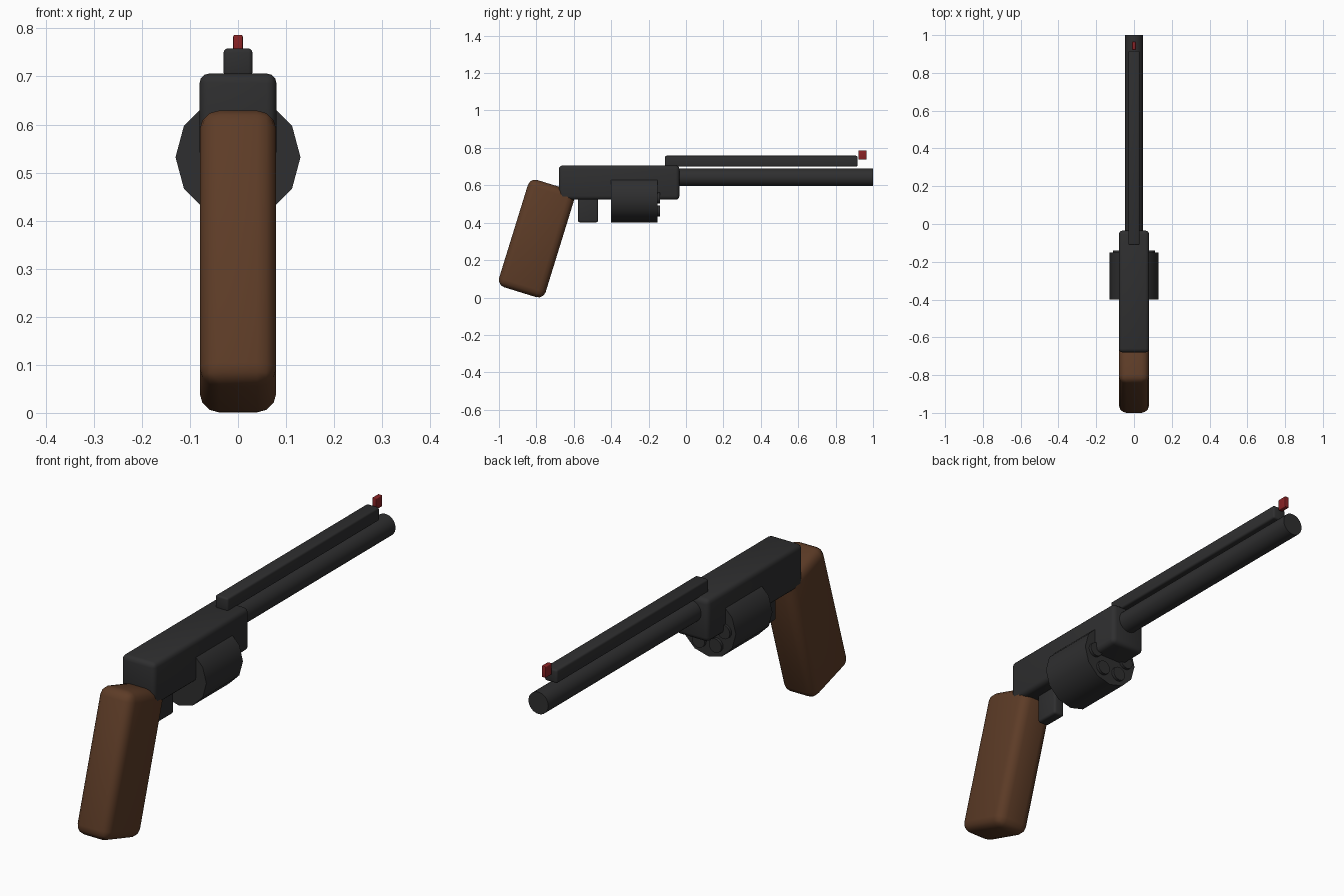
import bpy
import math

if "Cube" in bpy.data.objects:
    bpy.data.objects.remove(bpy.data.objects["Cube"])


def material(name, rgb):
    m = bpy.data.materials.new(name)
    m.use_nodes = True
    m.diffuse_color = (*rgb, 1)
    m.node_tree.nodes["Principled BSDF"].inputs["Base Color"].default_value = (*rgb, 1)
    return m


metal = material("dark_metal", (0.028, 0.028, 0.029))
wood = material("brown_wood", (0.11, 0.045, 0.02))
red = material("red_paint", (0.25, 0.016, 0.018))


def finish(obj, name, mat, bevel=0, segments=3):
    """Name, colour, round the edges and smooth the shading."""
    obj.name = obj.data.name = name
    obj.data.materials.append(mat)
    bpy.ops.object.transform_apply(location=False, rotation=False, scale=True)
    if bevel:
        mod = obj.modifiers.new("rounded_edges", "BEVEL")
        mod.width = bevel
        mod.segments = segments
        bpy.ops.object.modifier_apply(modifier=mod.name)
    bpy.ops.object.shade_smooth_by_angle(angle=math.radians(35))
    return obj


def box(name, mat, half_width, y, z, bevel):
    """Box centred on x, spanning the given y and z ranges."""
    bpy.ops.mesh.primitive_cube_add(size=1, location=(0, sum(y) / 2, sum(z) / 2))
    obj = bpy.context.object
    obj.scale = (2 * half_width, y[1] - y[0], z[1] - z[0])
    return finish(obj, name, mat, bevel)


def rod(name, mat, radius, y, x, z, sides):
    """Cylinder lying along y, with a corner pointing to +x."""
    bpy.ops.mesh.primitive_cylinder_add(
        vertices=sides, radius=radius, depth=y[1] - y[0],
        location=(x, sum(y) / 2, z), rotation=(math.pi / 2, 0, 0))
    obj = bpy.context.object
    if sides == 12:
        # put corners on the horizontal axis
        obj.rotation_euler = (math.pi / 2, 0, 0)
    return finish(obj, name, mat)


# Body, barrel and sighting rib
box("frame", metal, 0.08, (-0.68, -0.035), (0.523, 0.706), 0.02)
rod("barrel", metal, 0.047, (-0.12, 1.0), 0, 0.642, 32)
box("top_rib", metal, 0.03, (-0.112, 0.917), (0.7, 0.758), 0.008)
box("front_sight", red, 0.01, (0.922, 0.965), (0.738, 0.786), 0.003)

# Rotating drum with a ring of six chamber studs
DRUM_Z = 0.532
rod("drum", metal, 0.13, (-0.4, -0.152), 0, DRUM_Z, 12)
for i in range(6):
    a = math.radians(60 * i)
    rod(f"chamber_{i + 1}", metal, 0.03, (-0.2, -0.14),
        0.08 * math.cos(a), DRUM_Z + 0.08 * math.sin(a), 16)

# Trigger below the frame
box("trigger", metal, 0.025, (-0.578, -0.47), (0.402, 0.56), 0.01)

# Slanted wooden grip, a hair narrower than the frame
grip = box("grip", wood, 0.0795, (-0.93, -0.67), (0.015, 0.615), 0.04)
grip.rotation_euler.x = -0.3
grip.location.y = -0.798
